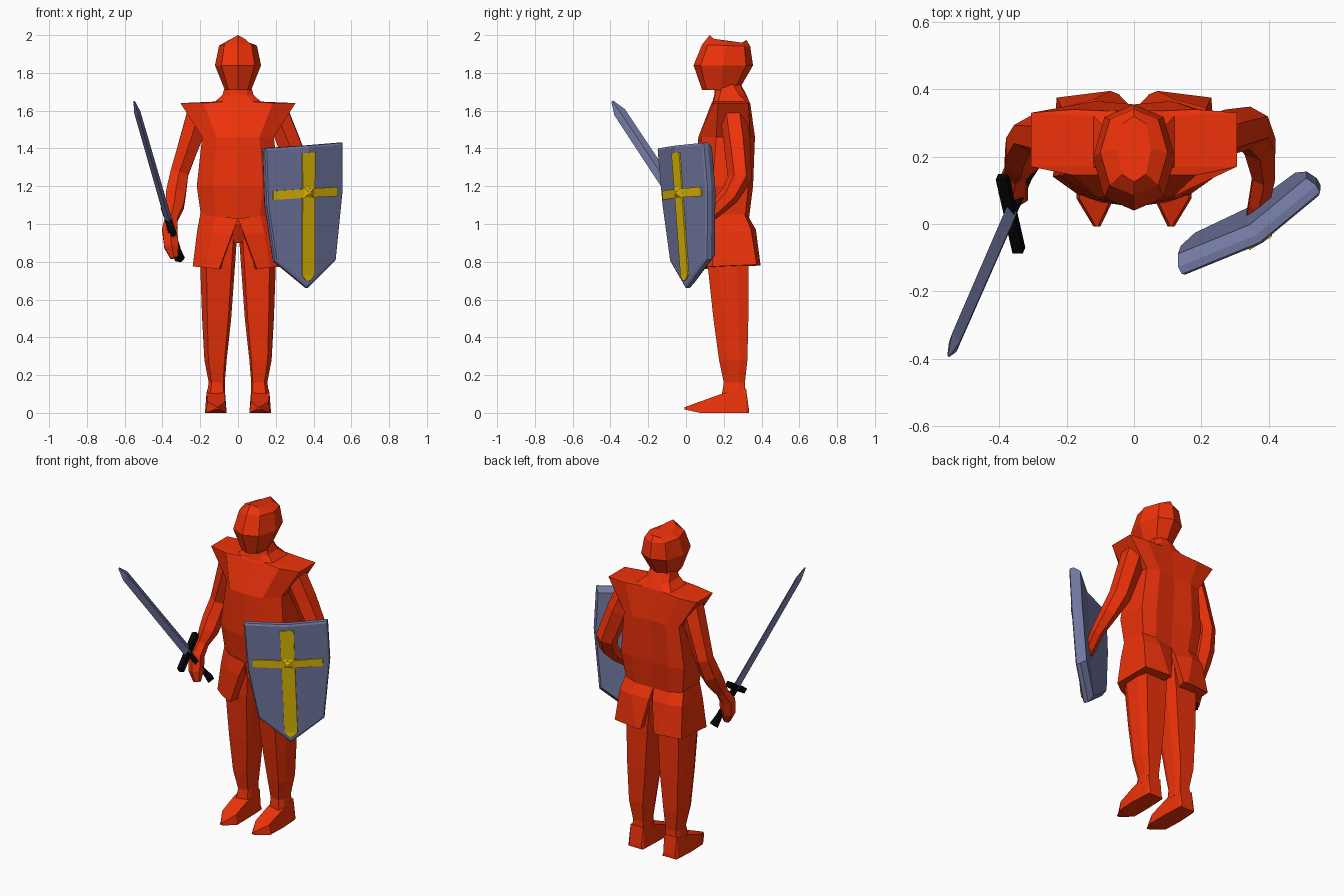
import bpy, bmesh
from math import cos, sin, tau
from mathutils import Vector as V

if "Cube" in bpy.data.objects:
    bpy.data.objects.remove(bpy.data.objects["Cube"])


def material(name, r, g, b):
    m = bpy.data.materials.new(name)
    m.diffuse_color = (r, g, b, 1)
    m.use_nodes = True
    m.node_tree.nodes["Principled BSDF"].inputs["Base Color"].default_value = m.diffuse_color
    return m


RED = material("red_cloth", 0.86, 0.032, 0.003)
STEEL = material("steel", 0.17, 0.19, 0.36)
GOLD = material("gold", 0.75, 0.49, 0.002)
BLACK = material("black", 0.002, 0.002, 0.002)


def finish(name, bm, mat):
    bmesh.ops.recalc_face_normals(bm, faces=bm.faces)
    me = bpy.data.meshes.new(name)
    bm.to_mesh(me)
    bm.free()
    me.materials.append(mat)
    ob = bpy.data.objects.new(name, me)
    bpy.context.collection.objects.link(ob)
    return ob


def skin(bm, rings):
    """Join consecutive rings of equal length with quads."""
    rows = [[bm.verts.new(p) for p in r] for r in rings]
    n = len(rows[0])
    for a, b in zip(rows, rows[1:]):
        for i in range(n):
            j = (i + 1) % n
            bm.faces.new((a[i], a[j], b[j], b[i]))
    return rows


def loft(name, rings, mat, mirror=False):
    """Skin rings, cap both ends, optionally mirror across x."""
    bm = bmesh.new()
    rows = skin(bm, rings)
    bm.faces.new(rows[0])
    bm.faces.new(rows[-1])
    ob = finish(name, bm, mat)
    if mirror:
        ob.modifiers.new("Mirror", 'MIRROR')
    return ob


def sym(half):
    """Complete a half ring that starts and ends on x = 0."""
    return half + [(-x, y, z) for x, y, z in half[-2:0:-1]]


def limb(name, path, sides=6):
    """Faceted tube through (x, y, z, radius) points."""
    pts = [V(p[:3]) for p in path]
    rings = []
    for i, p in enumerate(pts):
        t = (pts[min(i + 1, len(pts) - 1)] - pts[max(i - 1, 0)]).normalized()
        u = t.cross(V((1, 0, 0))).normalized()
        v = t.cross(u)
        r = path[i][3]
        rings.append([p + r * (u * cos(tau * k / sides) + v * sin(tau * k / sides))
                      for k in range(sides)])
    return loft(name, rings, RED)


# head: z, half width, front y, back y, drop towards the back, drop towards the sides
def head_ring(z, w, f, b, drop, side=0):
    d = b - f
    return sym([(0, f, z), (.72 * w, f + .12 * d, z - .1 * drop - .72 * side),
                (w, f + .5 * d, z - .5 * drop - side),
                (.72 * w, b - .12 * d, z - .9 * drop - .72 * side), (0, b, z - drop)])


loft("head", [head_ring(*r) for r in [
    (1.71, .07, .085, .28, 0), (1.84, .122, .04, .355, 0),
    (1.95, .10, .085, .34, .01), (2.0, .05, .125, .32, .025, .024)]], RED)


# torso with square shoulder pads: z, half width, then y from front to back
def torso_ring(z, w, fc, f, sf, sb, b, bc):
    return sym([(0, fc, z), (.6 * w, f, z), (w, sf, z),
                (w, sb, z), (.6 * w, b, z), (0, bc, z)])


loft("torso", [torso_ring(*r) for r in [
    (.90, .04, .13, .14, .18, .26, .30, .31),
    (1.00, .19, .085, .10, .15, .31, .33, .32),
    (1.20, .218, .06, .075, .14, .33, .355, .345),
    (1.46, .19, .065, .08, .16, .34, .365, .355),
    (1.64, .305, .135, .145, .17, .33, .34, .335),
    (1.648, .12, .14, .145, .17, .32, .335, .335),
    (1.685, .082, .15, .155, .18, .28, .31, .32),
    (1.74, .065, .15, .16, .19, .25, .28, .29)]], RED)

# skirt: split front and back, one flared half mirrored
loft("skirt", [
    [(0, .07, 1.03), (.12, .09, 1.04), (.20, .15, 1.05),
     (.20, .31, 1.05), (.12, .33, 1.04), (0, .32, 1.03)],
    [(.03, .055, .95), (.14, .085, .95), (.218, .145, .95),
     (.215, .345, .97), (.12, .37, .97), (.012, .35, .96)],
    [(.10, .065, .76), (.17, .09, .77), (.24, .14, .775),
     (.23, .375, .785), (.07, .395, .78), (.045, .385, .78)]], RED, True)


# legs: z, inner x, outer x, front y, back y
def leg_ring(z, a, b, f, k):
    c, m, h = (a + b) / 2, (f + k) / 2, (b - a) * .40
    q = (k - f) * .22
    return [(c - h, f + q * .4, z), (c + h * .8, f, z), (b, m - q, z), (b, m + q, z),
            (c + h, k, z), (c - h, k, z), (a, m + q, z), (a, m - q, z)]


loft("leg", [leg_ring(*r) for r in [
    (.97, .003, .19, .11, .32), (.78, .016, .20, .115, .33),
    (.50, .036, .19, .145, .33), (.28, .06, .178, .175, .325),
    (.16, .07, .155, .20, .312), (.10, .068, .165, .19, .315)]], RED, True)


# pointed shoes: y, inner x, outer x, bottom z, top z
def foot_ring(y, a, b, lo, hi):
    return [(a, y, lo), (b, y, lo), (b - .008, y, hi), (a + .008, y, hi)]


loft("foot", [foot_ring(*r) for r in [
    (.333, .068, .165, 0, .02), (.318, .065, .168, 0, .13),
    (.20, .06, .175, 0, .105), (.075, .06, .17, 0, .06),
    (-.008, .10, .12, .018, .03)]], RED, True)

# arms
limb("right_arm", [
    (-.21, .25, 1.58, .07), (-.25, .258, 1.45, .066), (-.31, .265, 1.27, .055),
    (-.328, .225, 1.165, .06), (-.335, .19, 1.10, .056), (-.352, .15, 1.03, .038),
    (-.362, .11, .97, .046), (-.352, .09, .88, .044), (-.338, .08, .82, .022)])
limb("left_arm", [
    (.21, .25, 1.58, .07), (.27, .27, 1.43, .07), (.345, .285, 1.24, .064),
    (.374, .23, 1.15, .053), (.385, .14, 1.06, .038), (.37, .06, 1.0, .035),
    (.352, .025, .97, .022)])

# sword: axis from pommel to tip, crossguard direction u
tip, pommel = V((-.55, -.39, 1.65)), V((-.31, .16, .82))
axis = tip - pommel
u = V((-.05, .22, .13)).normalized()
v = axis.cross(u).normalized()


def diamond(t, w, h):
    p = pommel + axis * t
    return [p + u * w, p + v * h, p - u * w, p - v * h]


loft("sword_blade", [diamond(.23, .036, .019), diamond(.93, .033, .017),
                     diamond(1.0, .006, .004)], STEEL)
loft("sword_grip", [diamond(-.01, .03, .028), diamond(.05, .02, .02),
                    diamond(.24, .02, .02)], BLACK)
guard = pommel + axis * .235
ax = axis.normalized()
loft("sword_guard", [[guard + u * s + ax * (a * r) + v * (b * r)
                      for a, b in ((1, 1), (-1, 1), (-1, -1), (1, -1))]
                     for s, r in ((-.13, .016), (-.03, .016), (.03, .016), (.13, .016))],
     BLACK)

# shield: front surface bent at x = .37 and tilted
NORMAL = V((.47, -.88, -.06))


def on_shield(x, z, out=0):
    y = -.06 + (x - .37) * (.413 if x < .37 else .833) + (1.415 - z) * .075
    return V((x + .005, y, z)) + NORMAL * out


outline = [(.14, 1.40), (.37, 1.415), (.55, 1.43), (.552, 1.18), (.515, .81),
           (.365, .66), (.195, .80), (.15, 1.10)]


def shield_ring(s, out):
    return [on_shield(.36 + (x - .36) * s, 1.1 + (z - 1.1) * s, out) for x, z in outline]


bm = bmesh.new()
rows = skin(bm, [shield_ring(s, o)
                 for s, o in ((.965, 0), (1, -.006), (1, -.03), (.93, -.065))])
for r in (rows[0], rows[-1]):  # faces split along the central bend
    bm.faces.new(r[1:6])
    bm.faces.new(r[5:] + r[:2])
finish("shield", bm, STEEL)


# cross on the shield, with a small raised centre
def bar_ring(corners):
    return [on_shield(x, z, o) for o in (-.012, .007)
            for x, z in (corners if o < 0 else corners[::-1])]


loft("cross_upright", [bar_ring([(.334, 1.375), (.402, 1.38)]),
                       bar_ring([(.335, 1.17), (.40, 1.17)]),
                       bar_ring([(.333, .725), (.398, .73)]),
                       bar_ring([(.355, .70), (.375, .70)])], GOLD)
loft("cross_bar", [bar_ring([(.18, 1.128), (.18, 1.175)]),
                   bar_ring([(.37, 1.14), (.37, 1.187)]),
                   bar_ring([(.522, 1.148), (.522, 1.197)])], GOLD)
loft("cross_boss", [[on_shield(.368 + a * s, 1.165 + b * s, o)
                     for a, b in ((-1, -1), (1, -1), (1, 1), (-1, 1))]
                    for s, o in ((.03, .005), (.006, .016))], GOLD)
